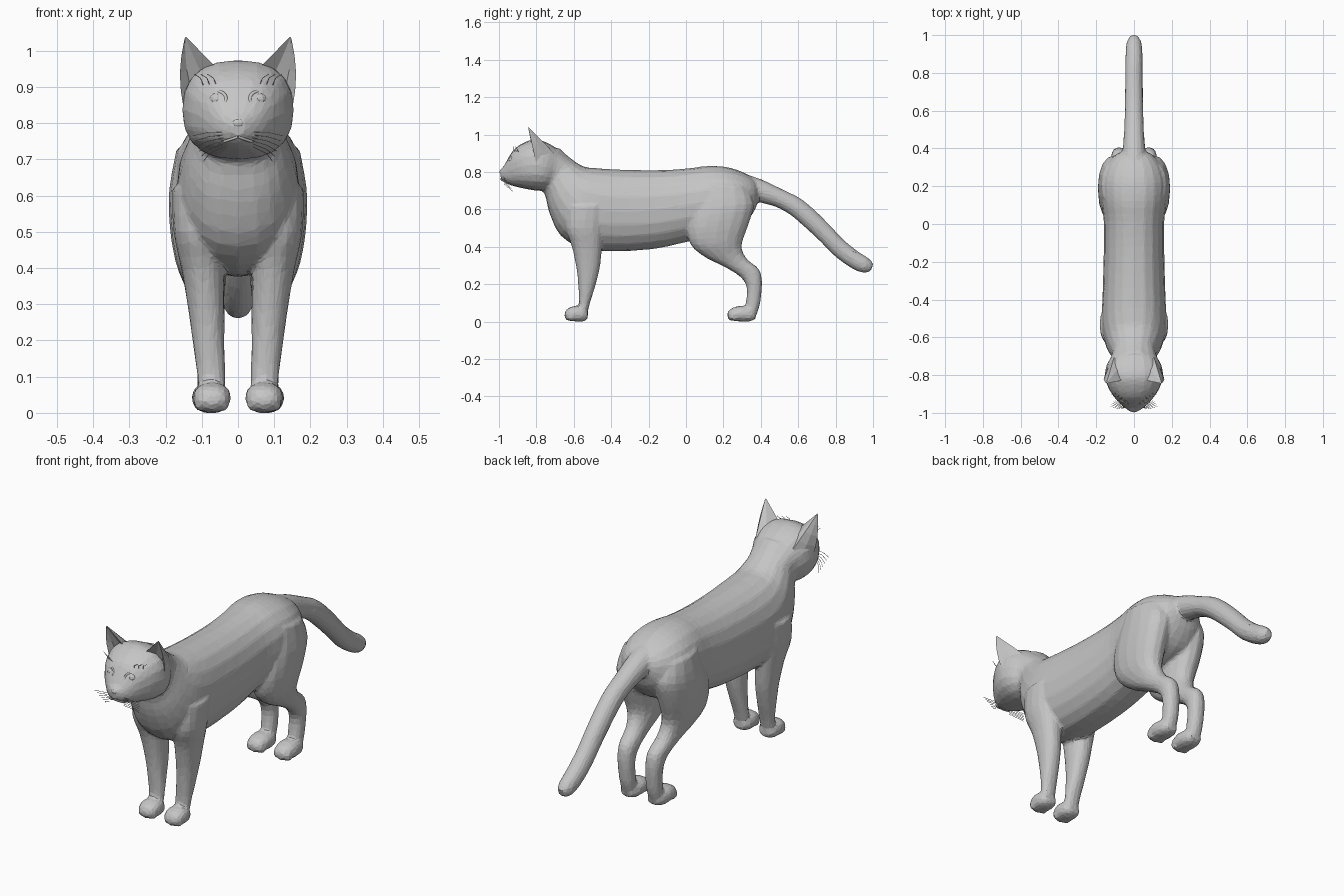
import bpy, bmesh, math
from mathutils import Vector

if "Cube" in bpy.data.objects:
    bpy.data.objects.remove(bpy.data.objects["Cube"])

grey = bpy.data.materials.new("grey_fur")
grey.diffuse_color = (0.56, 0.56, 0.56, 1)
grey.use_nodes = True
grey.node_tree.nodes["Principled BSDF"].inputs["Base Color"].default_value = grey.diffuse_color


def add_object(name, data):
    ob = bpy.data.objects.new(name, data)
    bpy.context.collection.objects.link(ob)
    data.materials.append(grey)
    return ob


def finish(name, bm):
    bmesh.ops.recalc_face_normals(bm, faces=bm.faces)
    me = bpy.data.meshes.new(name)
    bm.to_mesh(me)
    bm.free()
    return add_object(name, me)


def refine(rings, n=3):
    """Catmull-Rom interpolation between the given cross-sections."""
    out = []
    for i in range(len(rings) - 1):
        p0, p1 = rings[max(i - 1, 0)], rings[i]
        p2, p3 = rings[i + 1], rings[min(i + 2, len(rings) - 1)]
        for k in range(n):
            t = k / n
            out.append([0.5 * (2 * b + (c - a) * t + (2 * a - 5 * b + 4 * c - d) * t * t
                               + (3 * b - a - 3 * c + d) * t ** 3)
                        for a, b, c, d in zip(p0, p1, p2, p3)])
    return out + [list(rings[-1])]


def skin(bm, loops):
    rows = [[bm.verts.new(p) for p in loop] for loop in loops]
    n = len(rows[0])
    for a, b in zip(rows, rows[1:]):
        for i in range(n):
            j = (i + 1) % n
            bm.faces.new((a[i], a[j], b[j], b[i]))
    bm.faces.new(rows[0][::-1])
    bm.faces.new(rows[-1])


def loft(bm, rings, power=2.0, side=1, sides=20):
    """Rings are (y1, z1, y2, z2, half width, centre x): two profile points and a width."""
    rings = [tuple(r) + (0,) * (6 - len(r)) for r in rings]
    loops = []
    for y1, z1, y2, z2, w, cx in refine(rings):
        loop = []
        for i in range(sides):
            a = 2 * math.pi * i / sides
            c, s = [math.copysign(abs(v) ** (2 / power), v) for v in (math.cos(a), math.sin(a))]
            loop.append((side * (cx + w * c), (y1 + y2) / 2 + s * (y1 - y2) / 2,
                         (z1 + z2) / 2 + s * (z1 - z2) / 2))
        loops.append(loop)
    skin(bm, loops)


def tube(name, points, radius, cyclic=False):
    cu = bpy.data.curves.new(name, 'CURVE')
    cu.dimensions = '3D'
    cu.bevel_depth = radius
    cu.bevel_resolution = 1
    sp = cu.splines.new('POLY')
    sp.points.add(len(points) - 1)
    for p, co in zip(sp.points, points):
        p.co = (*co, 1)
    sp.use_cyclic_u = cyclic
    return add_object(name, cu)


def ball(name, centre, size):
    bm = bmesh.new()
    bmesh.ops.create_uvsphere(bm, u_segments=12, v_segments=8, radius=1)
    for v in bm.verts:
        v.co = Vector(centre) + v.co * Vector(size)
    return finish(name, bm)


body = bmesh.new()
# torso with neck and rump
loft(body, [(-.68, .93, -.80, .74, .11), (-.62, .875, -.755, .68, .118), (-.55, .83, -.73, .58, .145),
            (-.48, .82, -.67, .46, .165), (-.40, .815, -.55, .39, .17), (-.28, .81, -.38, .375, .165),
            (-.12, .81, -.16, .39, .16), (.02, .82, 0, .425, .16), (.12, .832, .12, .45, .172),
            (.22, .825, .22, .48, .175), (.30, .80, .31, .52, .15), (.36, .765, .37, .60, .10),
            (.39, .72, .385, .66, .05)], 2.2)
# tail
loft(body, [(.28, .80, .32, .67, .07), (.40, .762, .40, .635, .06), (.53, .70, .475, .615, .052),
            (.61, .66, .555, .572, .05), (.69, .595, .64, .50, .049), (.77, .515, .72, .425, .047),
            (.84, .44, .80, .345, .046), (.92, .375, .885, .285, .045), (.975, .34, .945, .26, .04),
            (1.003, .31, .987, .268, .02)], sides=14)
# head
loft(body, [(-.996, .81, -.99, .765, .02), (-.975, .83, -.97, .745, .05), (-.95, .875, -.94, .73, .08),
            (-.92, .92, -.905, .72, .108), (-.87, .955, -.86, .71, .137), (-.81, .974, -.80, .70, .154),
            (-.74, .955, -.755, .70, .145), (-.67, .91, -.73, .70, .12), (-.60, .855, -.71, .68, .112)], 2.4)
for side in (1, -1):
    # front legs
    loft(body, [(-.64, .62, -.42, .62, .072, .11), (-.645, .50, -.44, .50, .068, .11),
                (-.61, .40, -.45, .38, .058, .097), (-.585, .28, -.462, .28, .05, .087),
                (-.575, .18, -.488, .18, .043, .08), (-.572, .10, -.513, .10, .039, .074),
                (-.58, .04, -.53, .03, .036, .072)], 2.2, side, 16)
    # hind legs
    loft(body, [(.08, .74, .33, .72, .08, .09), (.03, .60, .365, .63, .09, .10),
                (.005, .50, .335, .52, .083, .105), (.025, .41, .30, .42, .072, .10),
                (.10, .345, .305, .37, .058, .092), (.20, .295, .335, .325, .047, .085),
                (.29, .24, .39, .28, .043, .08), (.325, .18, .406, .21, .04, .078),
                (.32, .10, .397, .10, .038, .075), (.31, .04, .375, .03, .036, .075)], 2.2, side, 16)
    # paws
    for y0, length, cx in ((-.648, .123, .072), (.222, .15, .075)):
        loft(body, [(y0 + length * t, top, y0 + length * t, low, w, cx) for t, top, low, w in
                    ((0, .048, .02, .022), (.13, .07, .006, .043), (.45, .084, 0, .053),
                     (.8, .076, 0, .047), (1, .05, .015, .03))], 2.3, side, 14)
        # toes
        for k in (-1, 0, 1):
            toe = bmesh.ops.create_icosphere(body, subdivisions=2, radius=1)["verts"]
            for v in toe:
                v.co = Vector((side * (cx + k * .03), y0 + .022 + abs(k) * .01, .03)) \
                    + v.co * Vector((.019, .025, .028))

# fuse the parts into one faceted skin
cat = finish("body", body)
fuse = cat.modifiers.new("fuse", 'REMESH')
fuse.mode = 'VOXEL'
fuse.voxel_size = 0.009
soft = cat.modifiers.new("soften", 'SMOOTH')
soft.factor = 0.5
soft.iterations = 4
facet = cat.modifiers.new("facets", 'DECIMATE')
facet.ratio = 0.09

for side, tag in ((1, "left"), (-1, "right")):
    # ears with a hollow front
    inner, outer = Vector((.052, -.825, .945)), Vector((.150, -.80, .84))
    back, tip = Vector((.105, -.705, .90)), Vector((.147, -.845, 1.042))
    loops = []
    for t in (0, .25, .5, .75, .92, 1):
        f = 1 - t * .96
        i, o, b = [tip.lerp(p, f) for p in (inner, outer, back)]
        o.x += .012 * math.sin(math.pi * t)
        dip = Vector((0, .035 * f, -.01 * f))
        loop = [i, i.lerp(b, .6) + (i - o) * .08, b, o.lerp(b, .6) + (o - i) * .08, o,
                o.lerp(i, .3) + dip, o.lerp(i, .7) + dip]
        loops.append([(side * p.x, p.y, p.z) for p in loop])
    bm = bmesh.new()
    skin(bm, loops)
    finish(tag + "_ear", bm)

    # eyes and eyelids
    ball(tag + "_eye", (side * .058, -.925, .865), (.022, .022, .02))
    ring = []
    for k in range(14):
        a = 2 * math.pi * k / 14
        c, s = math.cos(a), math.sin(a)
        ring.append((side * (.058 + .026 * c), -.936 + .014 * c + .008 * s, .865 + .023 * s))
    tube(tag + "_eyelid", ring, .005, True)

    # mouth line
    tube(tag + "_mouth", [(0, -.991, .762), (side * .02, -.983, .755), (side * .042, -.967, .748)], .004)

    # whiskers and brow hairs
    for k in range(6):
        z = .775 - .008 * k
        tube(tag + "_whisker", [(side * .04, -.972, z), (side * .08, -.978 + .006 * k, z - .004 * k),
                                (side * (.125 - .006 * k), -.965 + .008 * k, z - .01 - .006 * k)], .001)
    for k in range(3):
        x = .06 + .018 * k
        tube(tag + "_brow_hair", [(side * x, -.915 + .01 * k, .905), (side * (x + .008), -.925 + .01 * k, .925),
                                  (side * (x + .025), -.92 + .01 * k, .935)], .001)

# nose
ball("nose", (0, -.985, .80), (.02, .012, .013))
